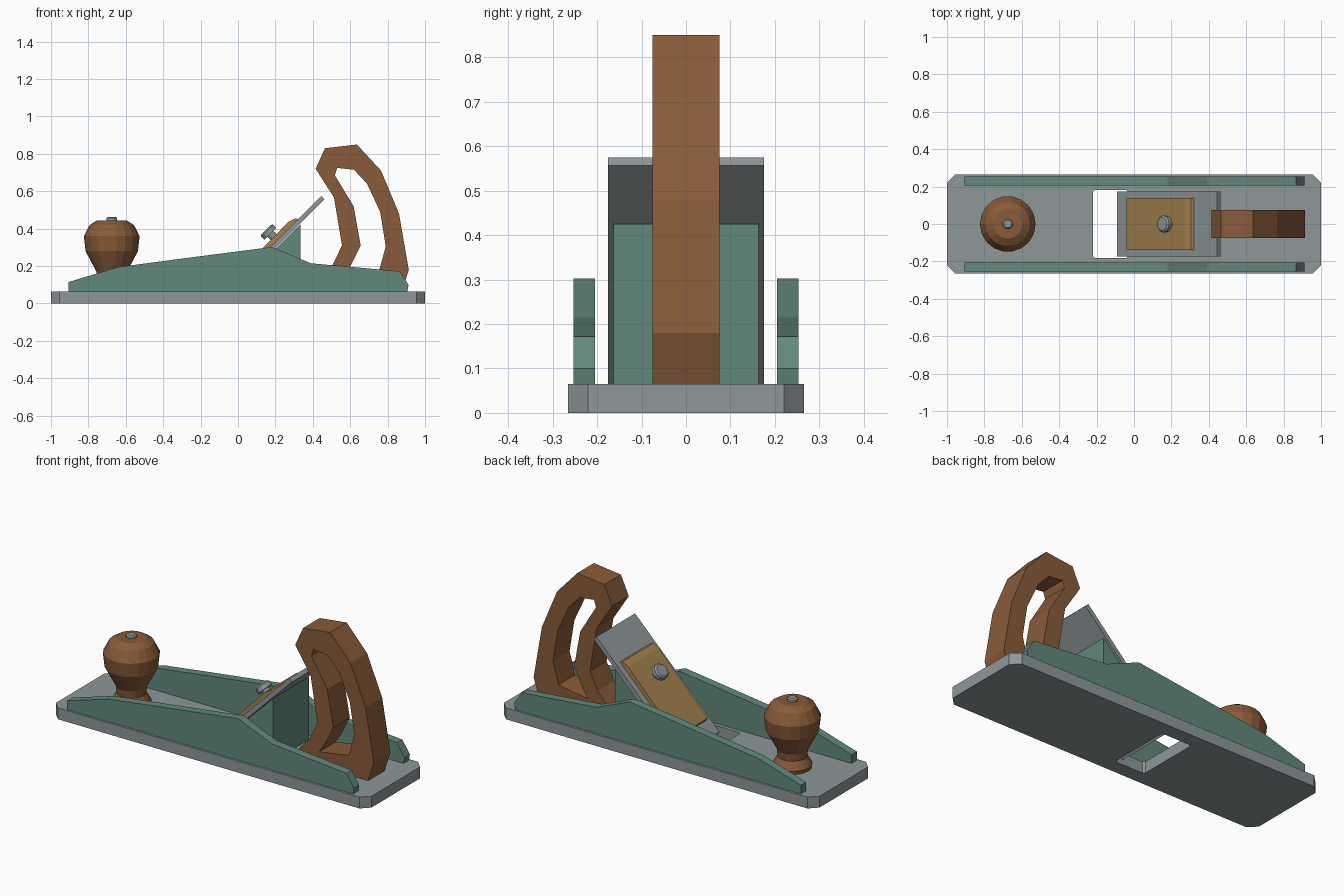
import bpy, bmesh, math
from mathutils import Matrix, Vector

if "Cube" in bpy.data.objects:
    bpy.data.objects.remove(bpy.data.objects["Cube"])


def material(name, rgb):
    m = bpy.data.materials.new(name)
    m.diffuse_color = (*rgb, 1)
    m.use_nodes = True
    m.node_tree.nodes["Principled BSDF"].inputs["Base Color"].default_value = m.diffuse_color
    return m


GREEN = material("green_paint", (0.12, 0.25, 0.20))
WOOD = material("wood", (0.25, 0.105, 0.04))
BRASS = material("brass", (0.36, 0.22, 0.075))
STEEL = material("steel", (0.27, 0.31, 0.32))


def finish(name, bm, mat):
    bmesh.ops.recalc_face_normals(bm, faces=bm.faces)
    me = bpy.data.meshes.new(name)
    bm.to_mesh(me)
    bm.free()
    me.materials.append(mat)
    ob = bpy.data.objects.new(name, me)
    bpy.context.collection.objects.link(ob)
    return ob


def extrude(name, loops, place, depth, mat):
    """Fill an outline (further loops are holes) and extrude it by depth."""
    bm = bmesh.new()
    edges = []
    for loop in loops:
        vs = [bm.verts.new(place(a, b)) for a, b in loop]
        edges += [bm.edges.new((vs[i - 1], vs[i])) for i in range(len(vs))]
    if len(loops) == 1:
        bm.faces.new(vs)
    else:
        bmesh.ops.triangle_fill(bm, edges=edges, use_beauty=True, use_dissolve=False)
    out = bmesh.ops.extrude_face_region(bm, geom=list(bm.faces))
    moved = [g for g in out["geom"] if isinstance(g, bmesh.types.BMVert)]
    bmesh.ops.translate(bm, verts=moved, vec=depth)
    return finish(name, bm, mat)


def side_profile(name, loops, y0, y1, mat):
    return extrude(name, loops, lambda x, z: (x, y0, z), (0, y1 - y0, 0), mat)


def lathe(name, profile, origin, axis, segments, mat):
    """Revolve (radius, height) pairs around an axis, with capped ends."""
    bm = bmesh.new()
    rot = Vector((0, 0, 1)).rotation_difference(Vector(axis)).to_matrix().to_4x4()
    rings = []
    for r, h in profile:
        rings.append([bm.verts.new((r * math.cos(t), r * math.sin(t), h))
                      for t in (2 * math.pi * i / segments for i in range(segments))])
    for a, b in zip(rings, rings[1:]):
        for i in range(segments):
            bm.faces.new((a[i - 1], a[i], b[i], b[i - 1]))
    bm.faces.new(rings[0])
    bm.faces.new(rings[-1])
    bm.transform(Matrix.Translation(origin) @ rot)
    return finish(name, bm, mat)


def chamfered(x0, x1, y, c):
    return [(x0 + c, -y), (x1 - c, -y), (x1, -y + c), (x1, y - c),
            (x1 - c, y), (x0 + c, y), (x0, y - c), (x0, -y + c)]


# Sole plate with the mouth opening
extrude("sole", [chamfered(-1, 1, 0.265, 0.045), chamfered(-0.22, -0.03, 0.183, 0.012)],
        lambda x, y: (x, y, 0), (0, 0, 0.065), STEEL)

# Side cheeks
cheek = [(-0.905, 0.06), (-0.905, 0.115), (-0.64, 0.195), (-0.3, 0.24), (0.18, 0.302),
         (0.39, 0.215), (0.865, 0.172), (0.912, 0.10), (0.905, 0.06)]
for side, y0, y1 in (("front", -0.253, -0.205), ("back", 0.205, 0.253)):
    side_profile(side + "_cheek", [cheek], y0, y1, GREEN)

# Wedge-shaped bed under the blade
side_profile("blade_bed", [[(-0.028, 0.062), (0.335, 0.425), (0.335, 0.062)]],
             -0.163, 0.163, GREEN)

# Blade
side_profile("blade", [[(-0.09, 0.04), (0.445, 0.575), (0.463, 0.557), (-0.072, 0.022)]],
             -0.175, 0.175, STEEL)

# Brass lever cap
side_profile("lever_cap", [[(-0.028, 0.10), (-0.04, 0.118), (0.27, 0.437),
                            (0.305, 0.455), (0.322, 0.450)]], -0.14, 0.14, BRASS)

# Cap screw, square to the blade
lathe("cap_screw", [(0.022, -0.02), (0.022, 0.022), (0.045, 0.022), (0.045, 0.046),
                    (0.036, 0.054)], (0.188, 0, 0.357), (-1, 0, 1), 12, STEEL)

# Front knob and its screw
lathe("front_knob", [(0.10, 0.06), (0.105, 0.085), (0.078, 0.13), (0.082, 0.17),
                     (0.14, 0.28), (0.149, 0.36), (0.118, 0.42), (0.078, 0.445)],
      (-0.675, 0, 0), (0, 0, 1), 18, WOOD)
lathe("knob_screw", [(0.028, 0.43), (0.028, 0.456), (0.02, 0.463)],
      (-0.675, 0, 0), (0, 0, 1), 12, STEEL)

# Rear handle with the finger opening
handle_outer = [(0.435, 0.06), (0.435, 0.13), (0.508, 0.21), (0.556, 0.31), (0.513, 0.567),
                (0.415, 0.72), (0.465, 0.83), (0.636, 0.85), (0.765, 0.71), (0.861, 0.48),
                (0.913, 0.18), (0.875, 0.06)]
handle_inner = [(0.567, 0.148), (0.604, 0.205), (0.656, 0.31), (0.618, 0.52), (0.518, 0.685),
                (0.53, 0.725), (0.62, 0.715), (0.69, 0.64), (0.76, 0.49), (0.79, 0.305),
                (0.755, 0.178)]
side_profile("rear_handle", [handle_outer, handle_inner], -0.075, 0.075, WOOD)
